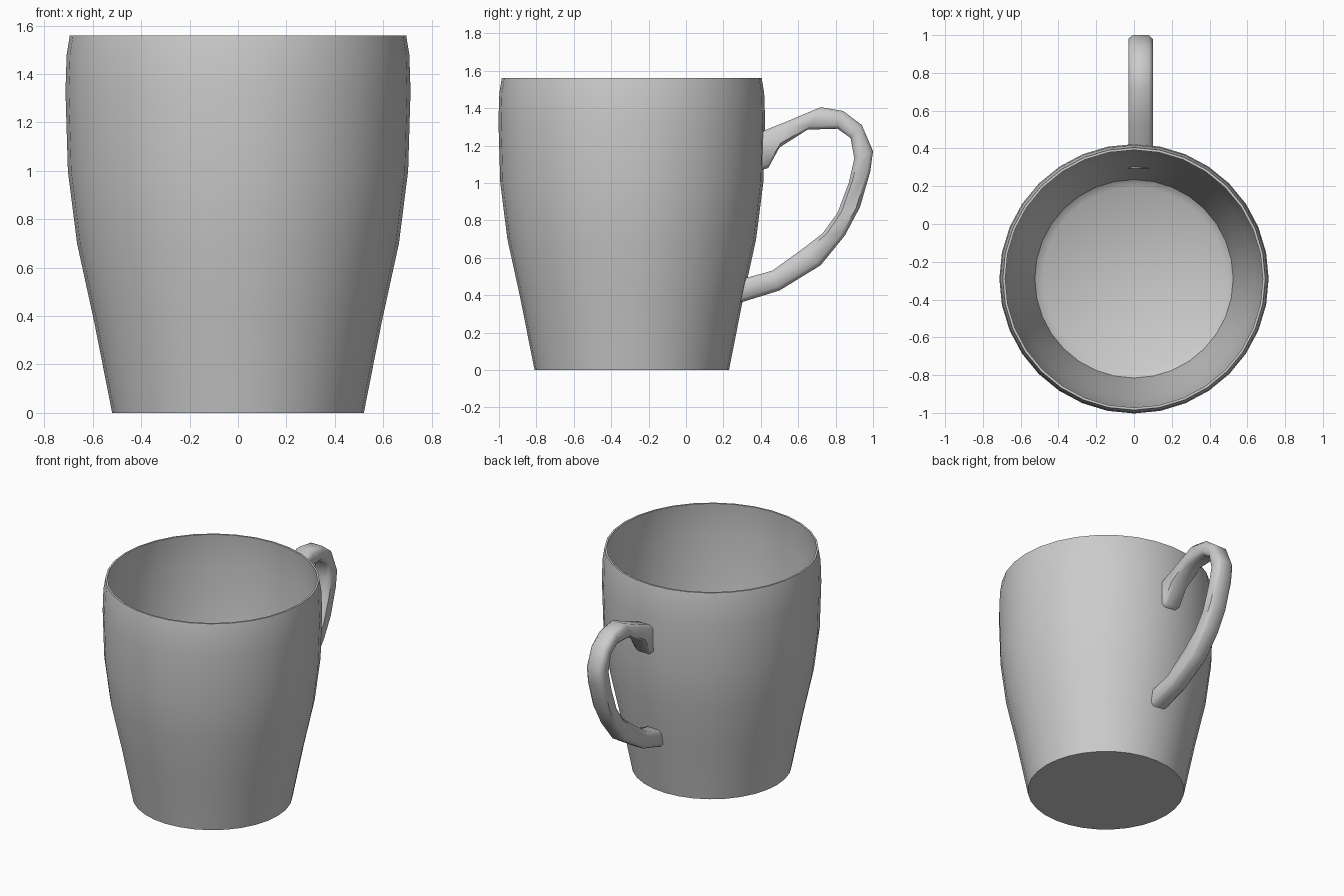
import bpy, bmesh, math
from mathutils import Vector

cube = bpy.data.objects.get("Cube")
if cube:
    bpy.data.objects.remove(cube, do_unlink=True)

CUP_Y = -0.29
HANDLE_X = 0.035

# One plain ceramic colour
ceramic = bpy.data.materials.new("grey_ceramic")
ceramic.use_nodes = True
colour = (0.6, 0.6, 0.6, 1)
ceramic.diffuse_color = colour
bsdf = next(n for n in ceramic.node_tree.nodes if n.type == 'BSDF_PRINCIPLED')
bsdf.inputs["Base Color"].default_value = colour


def finish(name, bm, angle):
    bmesh.ops.recalc_face_normals(bm, faces=bm.faces)
    mesh = bpy.data.meshes.new(name)
    bm.to_mesh(mesh)
    bm.free()
    mesh.materials.append(ceramic)
    obj = bpy.data.objects.new(name, mesh)
    bpy.context.collection.objects.link(obj)
    bpy.ops.object.select_all(action='DESELECT')
    obj.select_set(True)
    bpy.context.view_layer.objects.active = obj
    bpy.ops.object.shade_smooth_by_angle(angle=math.radians(angle))
    return obj


def skin(name, loops, angle):
    """Bridge a row of equal closed loops and cap both ends."""
    bm = bmesh.new()
    rings = [[bm.verts.new(p) for p in loop] for loop in loops]
    for a, b in zip(rings, rings[1:]):
        n = len(a)
        for i in range(n):
            j = (i + 1) % n
            bm.faces.new((a[i], a[j], b[j], b[i]))
    bm.faces.new(rings[0])
    bm.faces.new(rings[-1])
    return finish(name, bm, angle)


def circle(radius, z, sides=32):
    return [(radius * math.cos(math.tau * i / sides),
             CUP_Y + radius * math.sin(math.tau * i / sides), z)
            for i in range(sides)]


# Cup: up the outside, over the rim, down the inside to the floor
outside = [(0.52, 0), (0.595, 0.38), (0.665, 0.70), (0.703, 1.0),
           (0.713, 1.33), (0.708, 1.48), (0.695, 1.56)]
inside = [(0.682, 1.56), (0.69, 1.48), (0.692, 1.33), (0.68, 1.0),
          (0.64, 0.70), (0.57, 0.38), (0.525, 0.12), (0.485, 0.09)]
skin("cup_body", [circle(r, z) for r, z in outside + inside], 40)

# Handle: outer and inner edge (y, z) of each section, top to bottom
sections = [((0.40, 1.27), (0.405, 1.07)), ((0.43, 1.285), (0.44, 1.08)),
            ((0.53, 1.325), (0.50, 1.19)), ((0.72, 1.405), (0.65, 1.285)),
            ((0.84, 1.385), (0.81, 1.29)), ((0.94, 1.31), (0.88, 1.24)),
            ((1.0, 1.17), (0.90, 1.13)), ((0.985, 1.06), (0.87, 1.0)),
            ((0.93, 0.87), (0.81, 0.84)), ((0.85, 0.72), (0.73, 0.73)),
            ((0.72, 0.56), (0.62, 0.645)), ((0.50, 0.425), (0.46, 0.53)),
            ((0.29, 0.36), (0.295, 0.485))]


def handle_loop(outer, inner, half_width=0.065, bevel=0.022):
    """Bevelled rectangle spanning the outer and inner edges."""
    o, i = Vector((0, *outer)), Vector((0, *inner))
    mid, across = (o + i) / 2, (o - i).normalized()
    half = (o - i).length / 2
    w, h = half_width, half
    corners = [(w - bevel, h), (w, h - bevel), (w, bevel - h), (w - bevel, -h),
               (bevel - w, -h), (-w, bevel - h), (-w, h - bevel), (bevel - w, h)]
    return [mid + across * v + Vector((HANDLE_X + u, 0, 0)) for u, v in corners]


skin("handle", [handle_loop(o, i) for o, i in sections], 50)
